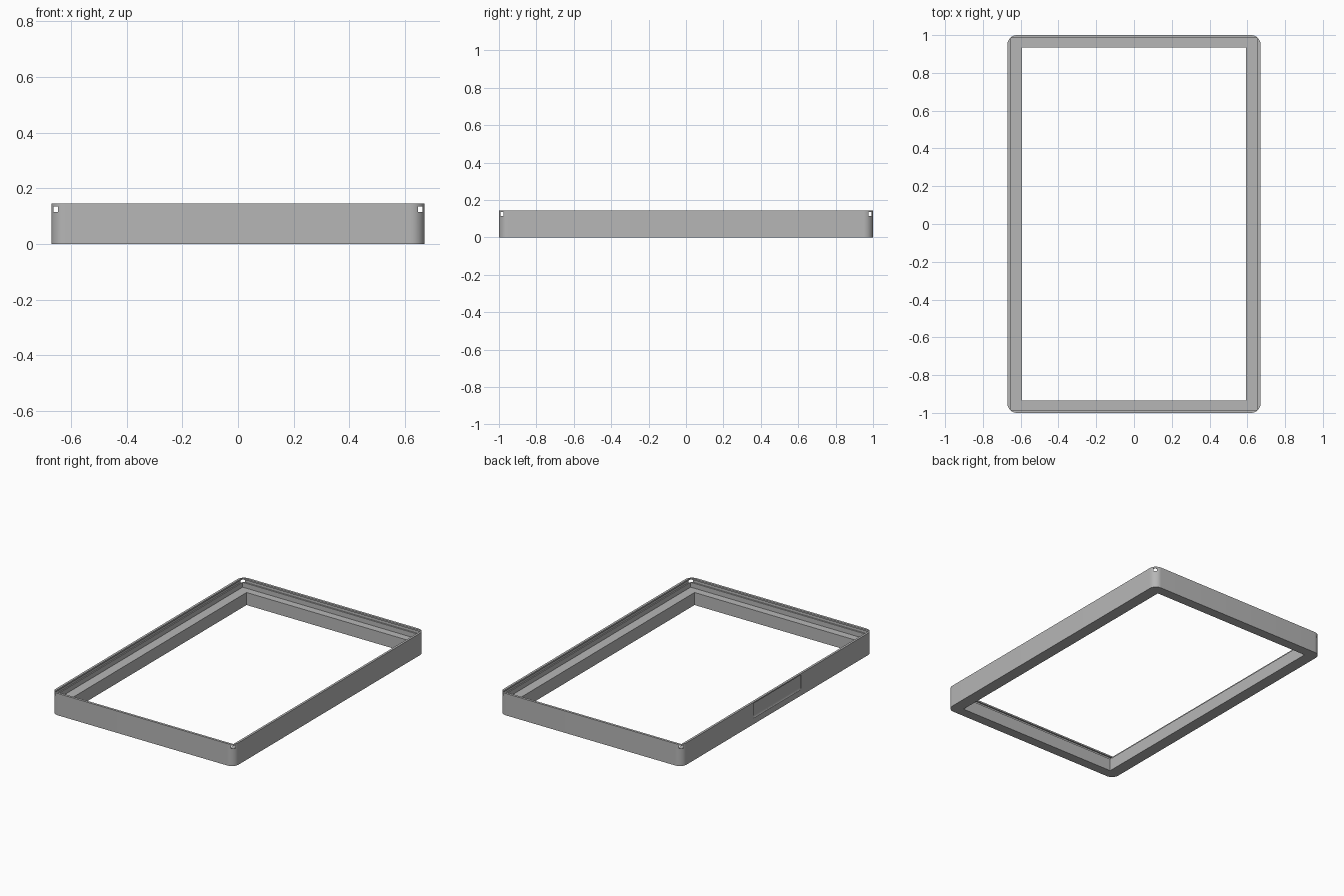
import bpy, bmesh, math

cube = bpy.data.objects.get("Cube")
if cube:
    bpy.data.objects.remove(cube, do_unlink=True)

HALF_X, HALF_Y, HEIGHT, RADIUS = 0.67, 1.0, 0.145, 0.05

grey = bpy.data.materials.new("plain_grey")
grey.use_nodes = True
grey.diffuse_color = (0.47, 0.47, 0.47, 1)
grey.node_tree.nodes["Principled BSDF"].inputs["Base Color"].default_value = grey.diffuse_color


def prism(name, outline, offset):
    """Extrude a closed outline of 3D points along an offset."""
    bm = bmesh.new()
    face = bm.faces.new([bm.verts.new(p) for p in outline])
    grown = bmesh.ops.extrude_face_region(bm, geom=[face])["geom"]
    verts = [g for g in grown if isinstance(g, bmesh.types.BMVert)]
    bmesh.ops.translate(bm, verts=verts, vec=offset)
    bmesh.ops.recalc_face_normals(bm, faces=bm.faces)
    mesh = bpy.data.meshes.new(name)
    bm.to_mesh(mesh)
    bm.free()
    mesh.materials.append(grey)
    obj = bpy.data.objects.new(name, mesh)
    bpy.context.collection.objects.link(obj)
    return obj


def block(name, hx, hy, low, high):
    corners = [(-hx, -hy, low), (hx, -hy, low), (hx, hy, low), (-hx, hy, low)]
    return prism(name, corners, (0, 0, high - low))


def cut(target, cutter):
    cutter.hide_render = True
    mod = target.modifiers.new("cut", "BOOLEAN")
    mod.operation = "DIFFERENCE"
    mod.solver = "EXACT"
    mod.object = cutter
    bpy.context.view_layer.objects.active = target
    bpy.ops.object.modifier_apply(modifier=mod.name)
    bpy.data.objects.remove(cutter, do_unlink=True)


# Outer body with rounded vertical corners
outline = []
steps = 12
for quarter, (sx, sy) in enumerate([(1, 1), (-1, 1), (-1, -1), (1, -1)]):
    for i in range(steps + 1):
        a = math.pi / 2 * (quarter + i / steps)
        outline.append((sx * (HALF_X - RADIUS) + RADIUS * math.cos(a),
                        sy * (HALF_Y - RADIUS) + RADIUS * math.sin(a), 0))
frame = prism("frame", outline, (0, 0, HEIGHT))

# Central opening, panel seat, and the groove that breaks through the corners
cut(frame, block("opening_cutter", 0.592, 0.935, -0.1, 0.3))
cut(frame, block("seat_cutter", 0.655, 0.984, 0.083, 0.3))
cut(frame, block("groove_cutter", 0.663, 0.993, 0.115, 0.135))

# Shallow finger scoop with a curved floor on one long side
depth, low, bend, top = 0.006, 0.04, 0.03, 0.137
profile = [(-HALF_X - 0.02, top), (-HALF_X + depth, top)]
for i in range(7):
    a = math.pi / 2 * i / 6
    profile.append((-HALF_X + depth * math.cos(a), low + bend * (1 - math.sin(a))))
profile.append((-HALF_X - 0.02, low))
cut(frame, prism("scoop_cutter", [(x, -0.25, z) for x, z in profile], (0, 0.5, 0)))

# Smooth round corners, sharp edges elsewhere
bpy.ops.object.select_all(action="DESELECT")
frame.select_set(True)
bpy.context.view_layer.objects.active = frame
bpy.ops.object.shade_smooth_by_angle(angle=math.radians(30))
